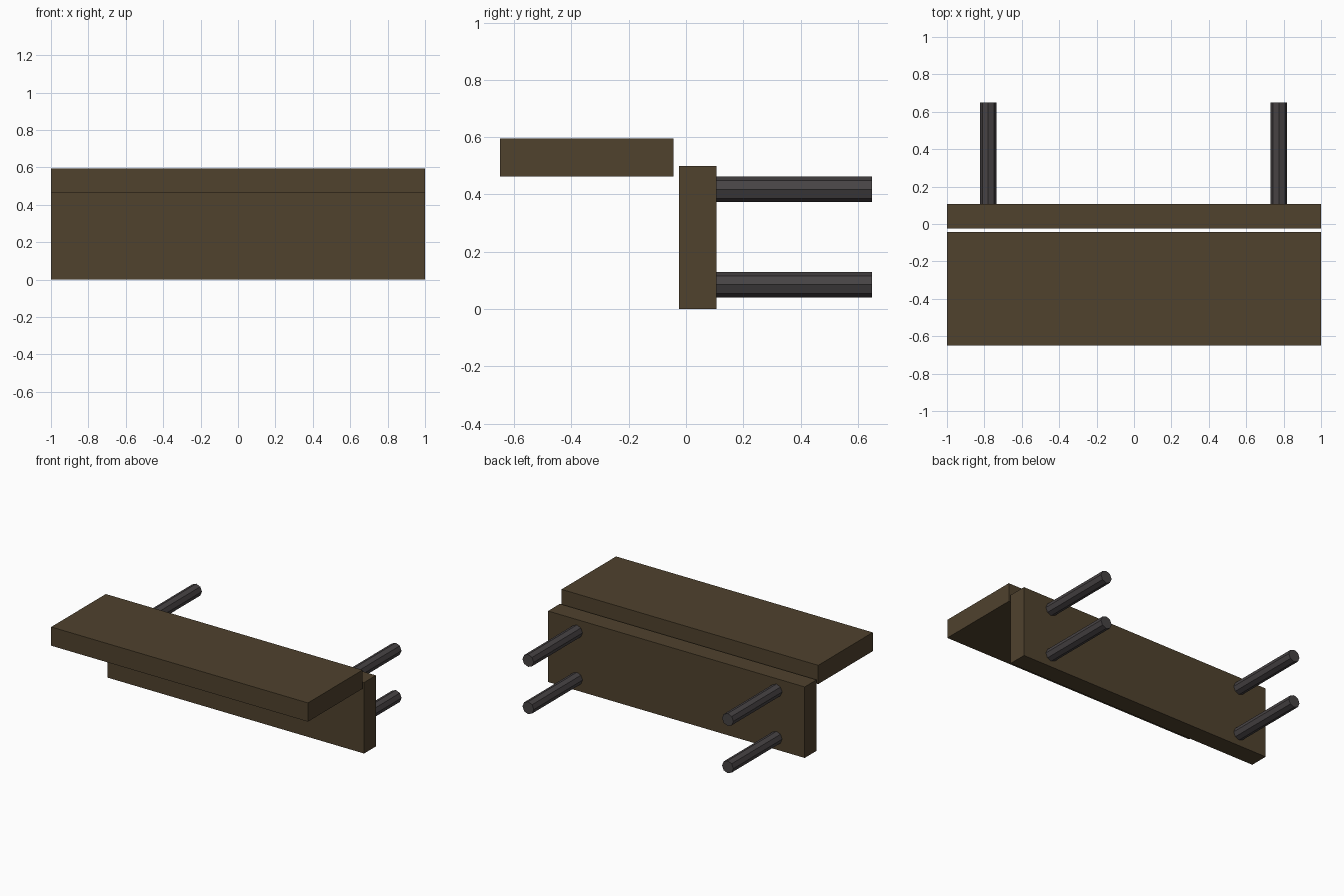
import bpy
from math import radians

cube = bpy.data.objects.get("Cube")
if cube:
    bpy.data.objects.remove(cube, do_unlink=True)


def material(name, color):
    m = bpy.data.materials.new(name)
    m.use_nodes = True
    m.diffuse_color = color
    m.node_tree.nodes["Principled BSDF"].inputs["Base Color"].default_value = color
    return m


wood = material("dark_wood", (0.080, 0.054, 0.027, 1))
metal = material("dark_metal", (0.063, 0.056, 0.058, 1))


def board(name, y0, y1, z0, z1):
    bpy.ops.mesh.primitive_cube_add(size=1, location=(0, (y0 + y1) / 2, (z0 + z1) / 2))
    ob = bpy.context.object
    ob.name = name
    ob.scale = (2, y1 - y0, z1 - z0)
    bpy.ops.object.transform_apply(location=False, rotation=False, scale=True)
    ob.data.materials.append(wood)


def rod(name, x, z, y0=0.105, y1=0.65):
    bpy.ops.mesh.primitive_cylinder_add(
        vertices=8, radius=0.044, depth=y1 - y0,
        location=(x, (y0 + y1) / 2, z), rotation=(radians(90), 0, 0))
    ob = bpy.context.object
    ob.name = name
    ob.data.materials.append(metal)


# Horizontal tread and the upright board behind it
board("tread_board", -0.65, -0.043, 0.463, 0.595)
board("upright_board", -0.025, 0.107, 0, 0.5)

# Four eight-sided mounting rods
for side, x in (("right", -0.78), ("left", 0.775)):
    for level, z in (("lower", 0.085), ("upper", 0.418)):
        rod(f"{level}_{side}_rod", x, z)
